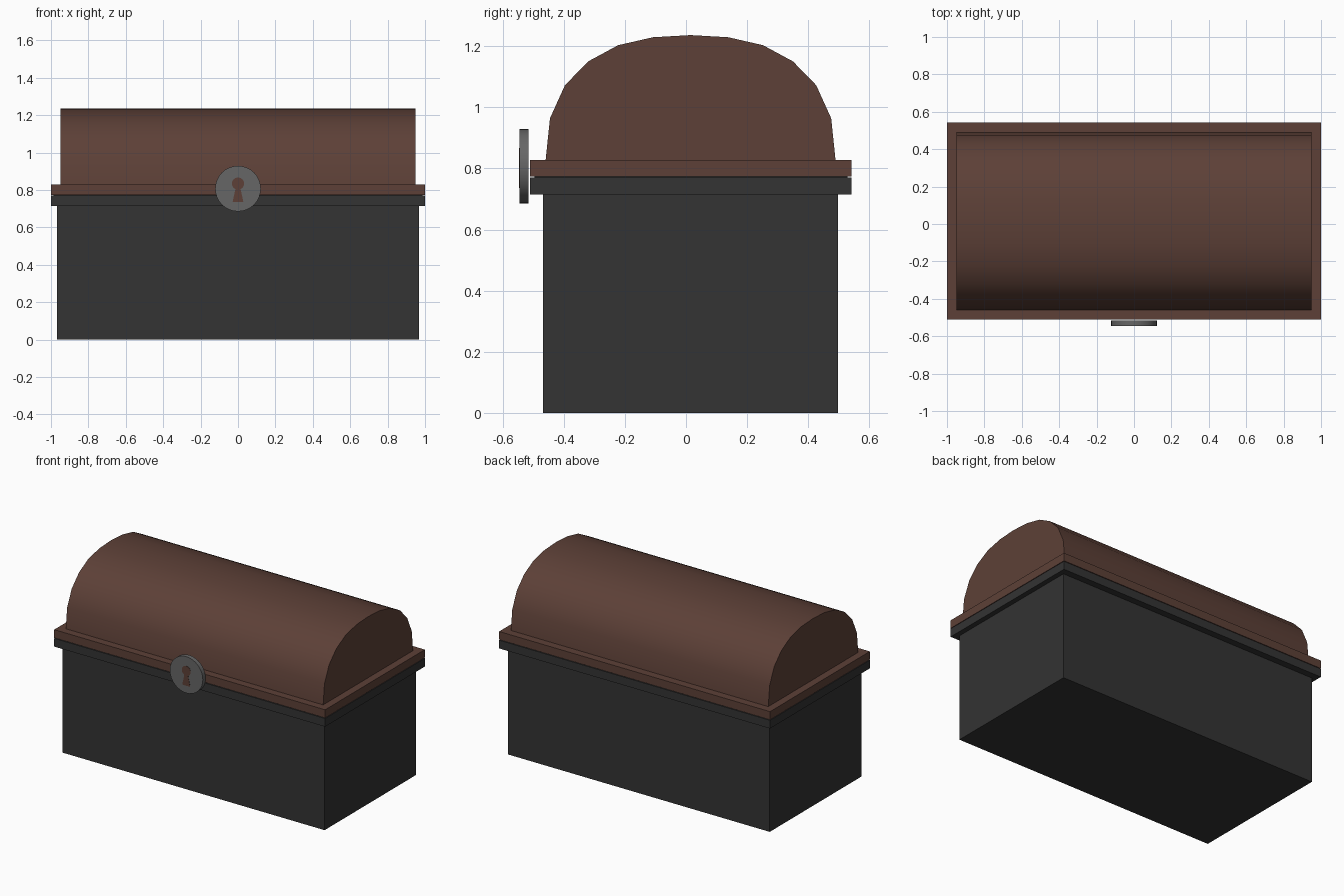
import bpy, bmesh, math

if "Cube" in bpy.data.objects:
    bpy.data.objects.remove(bpy.data.objects["Cube"])


def material(name, rgb):
    m = bpy.data.materials.new(name)
    m.diffuse_color = (*rgb, 1.0)
    m.use_nodes = True
    m.node_tree.nodes["Principled BSDF"].inputs["Base Color"].default_value = m.diffuse_color
    return m


BROWN = material("brown_wood", (0.109, 0.0513, 0.0382))
DARK = material("charcoal", (0.033, 0.033, 0.033))
GREY = material("grey_metal", (0.133, 0.133, 0.133))


def prism(name, outline, axis, lo, hi, mat, smooth=False):
    """Extrude a 2D outline along x (outline = y,z) or y (outline = x,z)."""
    bm = bmesh.new()

    def place(p, d):
        return (d, p[0], p[1]) if axis == "x" else (p[0], d, p[1])

    a = [bm.verts.new(place(p, lo)) for p in outline]
    b = [bm.verts.new(place(p, hi)) for p in outline]
    bm.faces.new(a)
    bm.faces.new(b[::-1])
    n = len(outline)
    for i in range(n):
        j = (i + 1) % n
        bm.faces.new((a[i], b[i], b[j], a[j]))
    bmesh.ops.recalc_face_normals(bm, faces=bm.faces)
    me = bpy.data.meshes.new(name)
    bm.to_mesh(me)
    bm.free()
    me.materials.append(mat)
    ob = bpy.data.objects.new(name, me)
    bpy.context.collection.objects.link(ob)
    if smooth:
        bpy.ops.object.select_all(action="DESELECT")
        bpy.context.view_layer.objects.active = ob
        ob.select_set(True)
        bpy.ops.object.shade_smooth_by_angle(angle=math.radians(40))
    return ob


def box(name, half_x, y0, y1, z0, z1, mat):
    outline = [(y0, z0), (y1, z0), (y1, z1), (y0, z1)]
    return prism(name, outline, "x", -half_x, half_x, mat)


def arc(cx, cz, r, start, end, steps):
    return [(cx + r * math.cos(t), cz + r * math.sin(t))
            for t in (start + (end - start) * i / steps for i in range(steps + 1))]


# Chest body, its rim, and the recessed lip between the two rims
box("chest_body", 0.967, -0.468, 0.498, 0.0, 0.72, DARK)
box("body_rim", 1.0, -0.51, 0.542, 0.715, 0.770, DARK)
box("inner_lip", 0.986, -0.496, 0.528, 0.765, 0.780, DARK)

# Lid rim and barrel-shaped lid
box("lid_rim", 1.0, -0.51, 0.542, 0.774, 0.828, BROWN)
half = [(0.475, 0.82), (0.46, 0.964), (0.411, 1.072), (0.335, 1.15),
        (0.237, 1.203), (0.123, 1.229)]
mid = 0.015
lid = ([(mid + w, z) for w, z in half] + [(mid, 1.236)]
       + [(mid - w, z) for w, z in reversed(half)])
prism("barrel_lid", lid, "x", -0.95, 0.95, BROWN, smooth=True)

# Round lock plate
disc = arc(0, 0.807, 0.122, 0, math.tau, 32)[:-1]
prism("lock_plate", disc, "y", -0.545, -0.516, GREY, smooth=True)

# Keyhole: round top with a flared slot beneath
hole = arc(0, 0.834, 0.033, math.radians(-65), math.radians(245), 12)
hole += [(-0.029, 0.735), (0.029, 0.735)]
prism("keyhole", hole, "y", -0.5465, -0.5445, BROWN)
